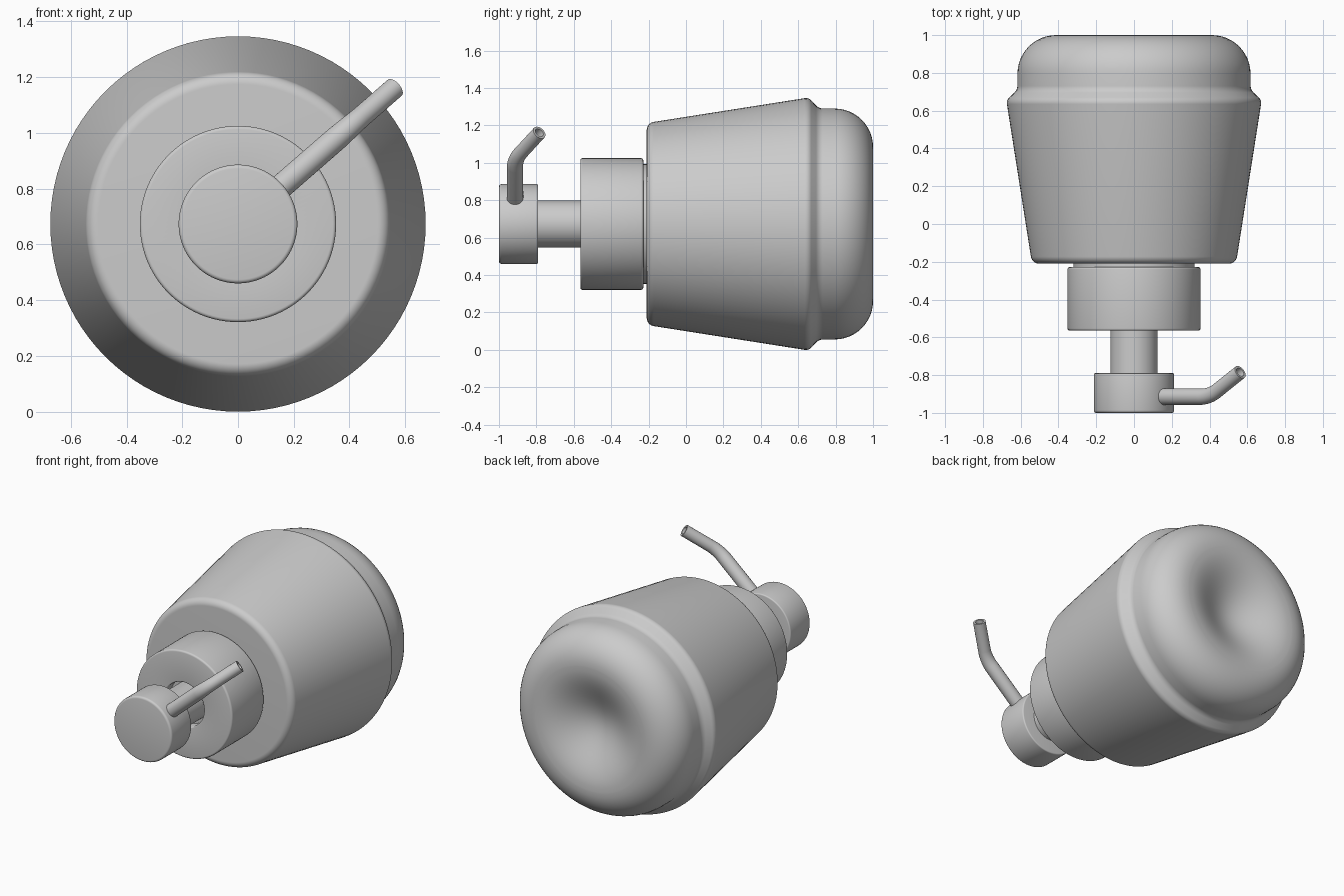
import bpy, bmesh, math
from mathutils import Vector

if "Cube" in bpy.data.objects:
    bpy.data.objects.remove(bpy.data.objects["Cube"])

AXIS_Z = 0.673
SEGS = 96


def rounded(points, steps=8):
    """Profile of (radius, y, fillet) corners -> points with filleted corners."""
    out = []
    for i, (r, y, f) in enumerate(points):
        p = Vector((r, y))
        if f == 0:
            out.append(p)
            continue
        a = (Vector(points[i - 1][:2]) - p).normalized()
        b = (Vector(points[i + 1][:2]) - p).normalized()
        half = a.angle(b) / 2
        start, end = p + a * f / math.tan(half), p + b * f / math.tan(half)
        centre = p + (a + b).normalized() * f / math.sin(half)
        u, v = start - centre, end - centre
        ang = u.angle(v)
        for k in range(steps + 1):
            t = k / steps
            out.append(centre + (u * math.sin((1 - t) * ang) + v * math.sin(t * ang)) / math.sin(ang))
    return out


def skin(name, rings, closed=False):
    """Join rings of points into a smooth mesh object."""
    bm = bmesh.new()
    loops = [[bm.verts.new(p) for p in ring] for ring in rings]
    n = len(loops[0])
    pairs = list(zip(loops, loops[1:]))
    if closed:
        pairs.append((loops[-1], loops[0]))
    for a, b in pairs:
        for i in range(n):
            j = (i + 1) % n
            bm.faces.new((a[i], a[j], b[j], b[i]))
    bmesh.ops.remove_doubles(bm, verts=bm.verts, dist=1e-5)
    bmesh.ops.recalc_face_normals(bm, faces=bm.faces)
    me = bpy.data.meshes.new(name)
    bm.to_mesh(me)
    bm.free()
    me.shade_smooth()
    me.set_sharp_from_angle(angle=math.radians(35))
    ob = bpy.data.objects.new(name, me)
    bpy.context.collection.objects.link(ob)
    return ob


def lathe(name, profile):
    """Revolve (radius, y) points around the bottle axis."""
    angles = [2 * math.pi * i / SEGS for i in range(SEGS)]
    return skin(name, [[(r * math.cos(a), y, AXIS_Z + r * math.sin(a)) for a in angles]
                       for r, y in profile])


# bottle with a shoulder ridge and a dished base
body = rounded([(0, -0.21, 0), (0.54, -0.21, 0.045), (0.676, 0.655, 0.04),
                (0.618, 0.71, 0.05), (0.615, 1.0, 0.205), (0.405, 1.0, 0)], 12)
for k in range(1, 17):
    r = 0.40 * (1 - k / 16)
    body.append((r, 1 - 0.12 * (1 + math.cos(math.pi * r / 0.40)) / 2))
lathe("bottle_body", body)

# neck between bottle and collar
lathe("bottle_neck", [(0, -0.26), (0.32, -0.26), (0.32, -0.20), (0, -0.20)])

# screw collar with a small recess for the stem
lathe("collar", rounded([(0, -0.50, 0), (0.145, -0.50, 0), (0.145, -0.565, 0.008),
                         (0.352, -0.565, 0.012), (0.352, -0.228, 0.012), (0, -0.228, 0)], 4))

# pump stem and pump head
lathe("pump_stem", [(0, -0.82), (0.125, -0.82), (0.125, -0.48), (0, -0.48)])
lathe("pump_head", rounded([(0, -1.0, 0), (0.213, -1.0, 0.014),
                            (0.213, -0.79, 0.008), (0, -0.79, 0)], 4))

# bent hollow nozzle, swept along a path of (distance from axis, y)
path = rounded([(0.16, -0.914, 0), (0.53, -0.914, 0.22), (0.745, -0.784, 0)], 12)
outward = Vector((math.cos(math.radians(41)), 0, math.sin(math.radians(41))))
side = outward.cross(Vector((0, 1, 0)))
outer, inner = [], []
for i, p in enumerate(path):
    d = (path[min(i + 1, len(path) - 1)] - path[max(i - 1, 0)]).normalized()
    normal = outward * -d.y + Vector((0, d.x, 0))
    centre = outward * p.x + Vector((0, p.y, AXIS_Z))
    size = 0.044 - 0.006 * i / (len(path) - 1)
    for rings, rad in ((outer, size), (inner, size - 0.013)):
        rings.append([centre + rad * (math.cos(a) * normal + math.sin(a) * side)
                      for a in (2 * math.pi * k / 32 for k in range(32))])
skin("nozzle", outer + inner[::-1], closed=True)
